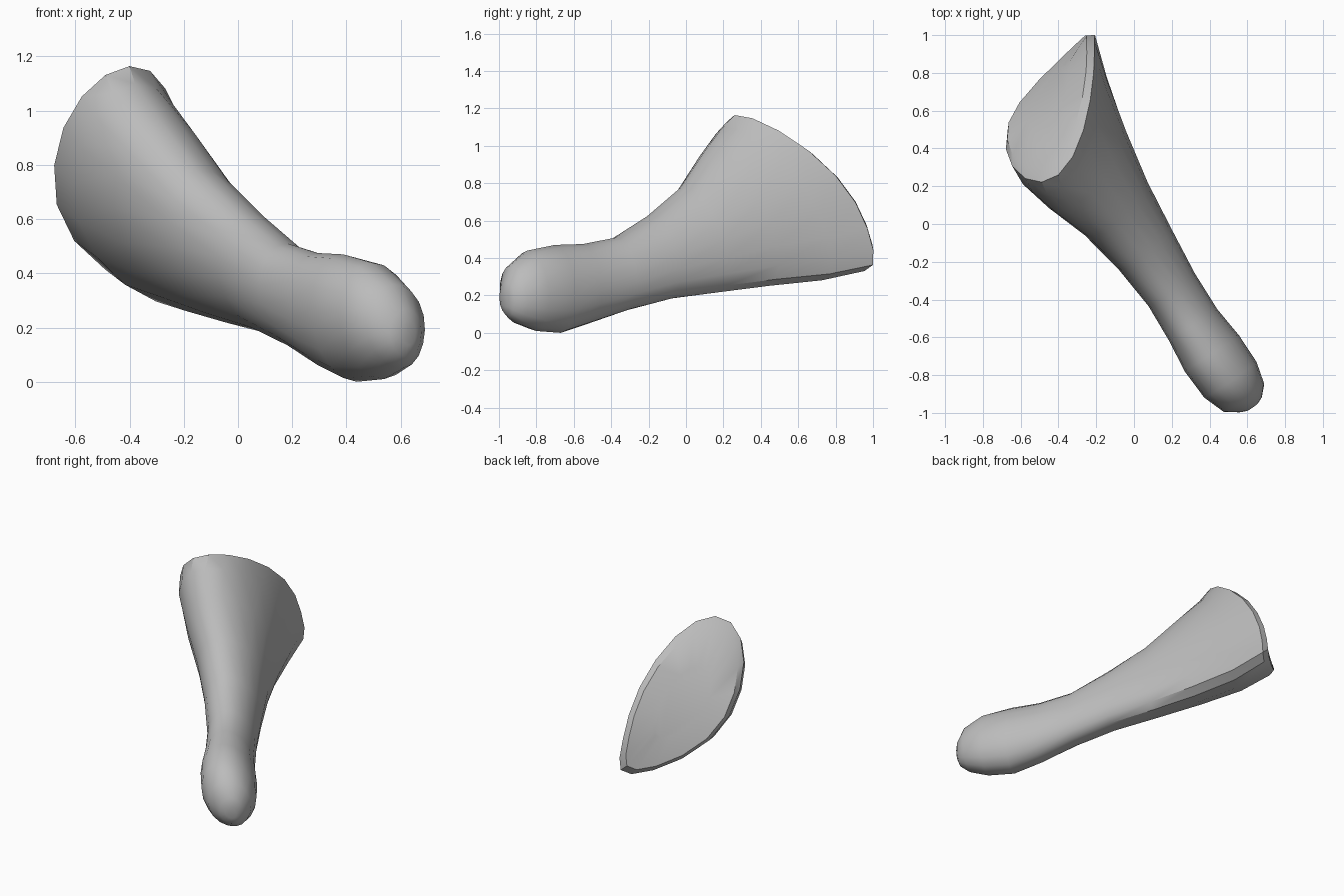
import bpy, bmesh, math
from mathutils import Vector

cube = bpy.data.objects.get("Cube")
if cube:
    bpy.data.objects.remove(cube, do_unlink=True)

grey = bpy.data.materials.new("bone grey")
grey.use_nodes = True
colour = (0.5, 0.5, 0.5, 1)
grey.diffuse_color = colour
grey.node_tree.nodes["Principled BSDF"].inputs["Base Color"].default_value = colour

SIDES = 18
ALONG = Vector((-0.55, 0.835, 0))
ACROSS = Vector((0.835, 0.55, 0))

# Sections: position, across min/max, height min/max, lean, roll in degrees
SECTIONS = [
    (-1.14, -0.08, 0.06, 0.09, 0.27, 0.05, 0),
    (-1.09, -0.15, 0.11, 0.05, 0.36, 0.05, -5),
    (-0.97, -0.195, 0.14, 0.01, 0.44, 0.03, -8),
    (-0.80, -0.205, 0.14, 0.0, 0.47, 0, -10),
    (-0.62, -0.185, 0.12, 0.05, 0.475, 0, -10),
    (-0.40, -0.175, 0.125, 0.12, 0.51, 0.05, -12),
    (-0.15, -0.2, 0.15, 0.18, 0.63, 0.08, -16),
    (0.12, -0.25, 0.18, 0.215, 0.78, 0.15, -20),
    (0.38, -0.33, 0.23, 0.25, 0.98, 0.22, -24),
    (0.62, -0.375, 0.29, 0.28, 1.1, 0.36, -26),
    (0.79, -0.37, 0.345, 0.33, 1.165, 0.5, -27),
]


def ring(bm, section, scale=1, push=0):
    s, t0, t1, z0, z1, lean, roll = section
    verts = []
    for i in range(SIDES):
        a = math.tau * i / SIDES
        rise = math.sin(a + math.radians(roll))
        dz = scale * (z1 - z0) / 2 * rise
        # the lower edge is drawn out sideways into a tip
        tip = 0.28 * lean * max(0, -rise) ** 3
        dt = scale * ((t1 - t0) / 2 * math.cos(a) + tip)
        along = s + push - lean * dz - 1.3 * lean * dz * dz + 0.35 * lean * dt
        p = ALONG * along + ACROSS * ((t0 + t1) / 2 + dt)
        p.z = (z0 + z1) / 2 + dz
        verts.append(bm.verts.new(p))
    return verts


# Shaft with a rounded knob and a wide, slanted, gently domed end
bm = bmesh.new()
rings = [ring(bm, SECTIONS[0], 0.5, -0.015)]
rings += [ring(bm, sec) for sec in SECTIONS]
rings.append(ring(bm, SECTIONS[-1], 0.9, 0.03))
rings.append(ring(bm, SECTIONS[-1], 0.45, 0.02))
for a, b in zip(rings, rings[1:]):
    for i in range(SIDES):
        j = (i + 1) % SIDES
        bm.faces.new((a[i], a[j], b[j], b[i]))
bm.faces.new(rings[0])
bm.faces.new(rings[-1])
bmesh.ops.recalc_face_normals(bm, faces=bm.faces)

mesh = bpy.data.meshes.new("bone")
bm.to_mesh(mesh)
bm.free()
bone = bpy.data.objects.new("bone", mesh)
bpy.context.collection.objects.link(bone)
mesh.materials.append(grey)
bpy.context.view_layer.objects.active = bone
bone.select_set(True)
bpy.ops.object.shade_smooth_by_angle(angle=math.radians(35))
